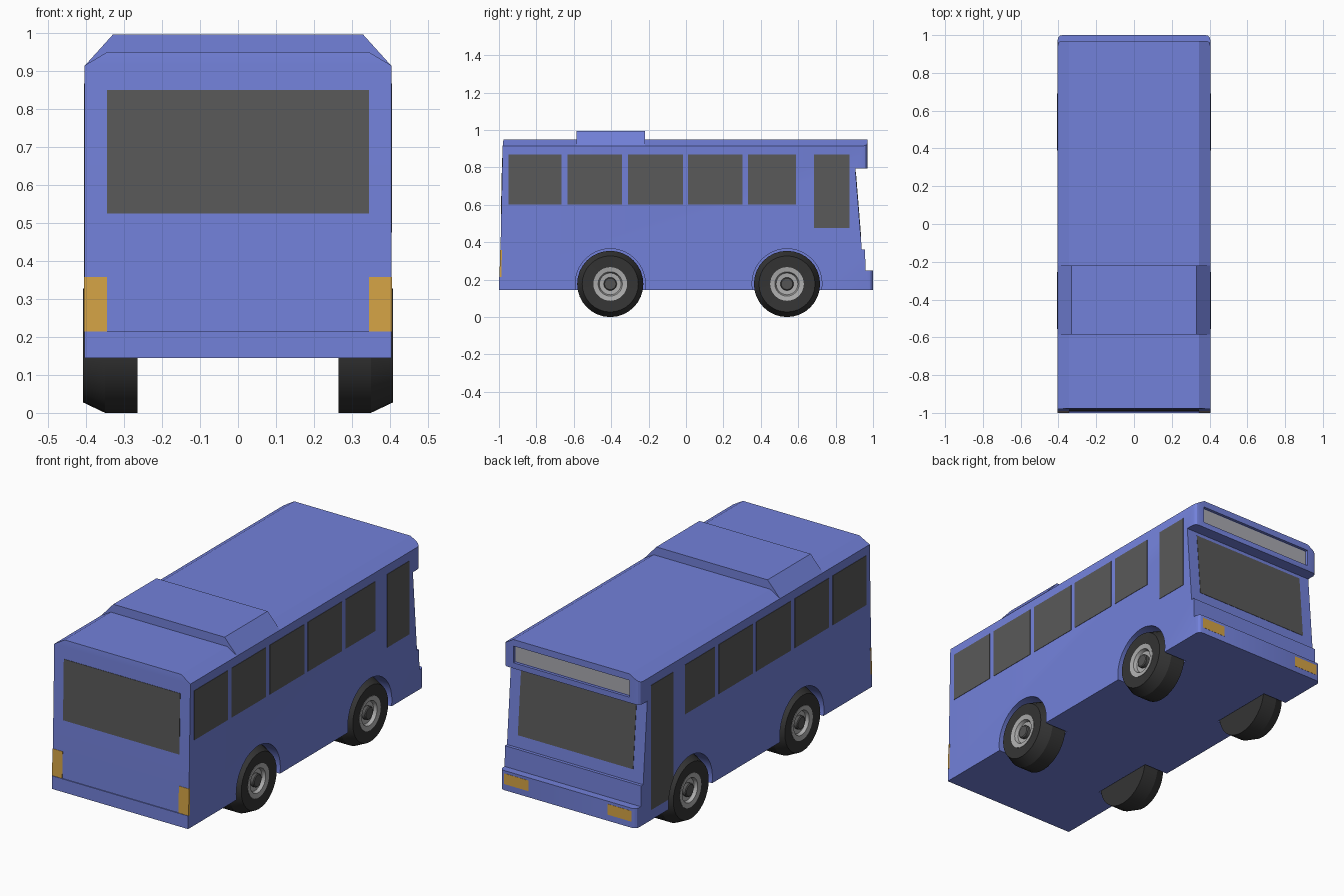
import bpy, bmesh, math
from mathutils import Vector, Matrix

if "Cube" in bpy.data.objects:
    bpy.data.objects.remove(bpy.data.objects["Cube"])


def material(name, rgb):
    m = bpy.data.materials.new(name)
    m.diffuse_color = (*rgb, 1)
    m.use_nodes = True
    m.node_tree.nodes["Principled BSDF"].inputs["Base Color"].default_value = m.diffuse_color
    return m


BLUE = material("blue_paint", (0.17, 0.22, 0.70))
GLASS = material("dark_glass", (0.10, 0.10, 0.10))
AMBER = material("amber", (0.66, 0.37, 0.06))
RUBBER = material("rubber", (0.035, 0.035, 0.035))
METAL = material("metal", (0.42, 0.42, 0.42))
HUB = material("hub_grey", (0.09, 0.09, 0.09))
SIGN = material("sign_grey", (0.40, 0.40, 0.44))


def finish(bm, name, mat):
    bmesh.ops.recalc_face_normals(bm, faces=bm.faces)
    me = bpy.data.meshes.new(name)
    bm.to_mesh(me)
    bm.free()
    ob = bpy.data.objects.new(name, me)
    bpy.context.collection.objects.link(ob)
    if mat:
        me.materials.append(mat)
    return ob


def prism_bm(profile, a, b, axis="x"):
    """Extrude a 2D profile, (y, z) along x or (x, z) along y."""
    bm = bmesh.new()
    put = (lambda p, t: (t, p[0], p[1])) if axis == "x" else (lambda p, t: (p[0], t, p[1]))
    face = bm.faces.new([bm.verts.new(put(p, a)) for p in profile])
    ext = bmesh.ops.extrude_face_region(bm, geom=[face])["geom"]
    move = Vector(put((0, 0), b - a))
    bmesh.ops.translate(bm, verts=[v for v in ext if isinstance(v, bmesh.types.BMVert)], vec=move)
    return bm


def prism(name, profile, a, b, mat, axis="x"):
    return finish(prism_bm(profile, a, b, axis), name, mat)


def rect(y0, y1, z0, z1):
    return [(y0, z0), (y1, z0), (y1, z1), (y0, z1)]


def activate(ob):
    bpy.ops.object.select_all(action="DESELECT")
    ob.select_set(True)
    bpy.context.view_layer.objects.active = ob


def smooth(ob, deg=22):
    activate(ob)
    bpy.ops.object.shade_smooth_by_angle(angle=math.radians(deg))


def cut(ob, cutter):
    mod = ob.modifiers.new("cut", "BOOLEAN")
    mod.operation, mod.solver, mod.object = "DIFFERENCE", "EXACT", cutter
    activate(ob)
    bpy.ops.object.modifier_apply(modifier=mod.name)


def lathe(name, profile, s, y, z, mat, steps=32):
    """Spin an (x, radius) profile around a wheel axle."""
    bm = bmesh.new()
    vs = [bm.verts.new((s * x, 0, r)) for x, r in profile]
    es = [bm.edges.new(p) for p in zip(vs, vs[1:])]
    bmesh.ops.spin(bm, geom=vs + es, cent=(0, 0, 0), axis=(1, 0, 0),
                   angle=2 * math.pi, steps=steps)
    bmesh.ops.remove_doubles(bm, verts=bm.verts, dist=1e-4)
    bmesh.ops.translate(bm, verts=bm.verts, vec=(0, y, z))
    ob = finish(bm, name, mat)
    smooth(ob)
    return ob


W = 0.404
AXLES = (-0.405, 0.54)
WHEEL_Z = 0.177

# Body shell: side profile, rounded front corners, chamfered roof edges
side = [(-1.0, 0.145), (1.0, 0.145), (1.0, 0.25), (0.96, 0.25), (0.957, 0.36),
        (0.94, 0.36), (0.905, 0.795), (0.97, 0.795), (0.97, 0.95), (-0.976, 0.95),
        (-0.98, 0.915), (-0.995, 0.215), (-1.0, 0.215)]
bm = prism_bm(side, -W, W)
corners = [e for e in bm.edges
           if abs(e.verts[0].co.x - e.verts[1].co.x) < 1e-5
           and abs(e.verts[0].co.y - e.verts[1].co.y) < 1e-5
           and e.verts[0].co.y > 0.965]
bmesh.ops.bevel(bm, geom=corners, offset=0.025, segments=3, profile=0.5, affect="EDGES")
for s in (-1, 1):
    res = bmesh.ops.bisect_plane(bm, geom=bm.verts[:] + bm.edges[:] + bm.faces[:],
                                 plane_co=(s * W, 0, 0.915),
                                 plane_no=Vector((s * 0.035, 0, 0.059)).normalized(),
                                 clear_outer=True)
    bmesh.ops.holes_fill(bm, edges=[e for e in bm.edges if e.is_boundary], sides=0)
body = finish(bm, "body", BLUE)

# Wheel arch and sign recess cutters
bm = bmesh.new()
for s in (-1, 1):
    for y in AXLES:
        mat4 = Matrix.Translation((s * 0.38, y, 0.178)) @ Matrix.Rotation(math.pi / 2, 4, "Y")
        bmesh.ops.create_cone(bm, cap_ends=True, segments=40, radius1=0.187, radius2=0.187,
                              depth=0.24, matrix=mat4)
arches = finish(bm, "arch_cutter", None)
recess = prism("recess_cutter", rect(0.955, 1.02, 0.825, 0.915), -0.345, 0.345, None)
cut(body, arches)
cut(body, recess)
smooth(body)

# Destination sign panel in its recess
prism("sign_panel", rect(0.945, 0.958, 0.83, 0.91), -0.34, 0.34, SIGN)

# Roof pod
prism("roof_pod", [(-W, 0.914), (W, 0.914), (0.33, 0.996), (-0.33, 0.996)],
      -0.585, -0.22, BLUE, axis="y")


# Panels lying on the sloping front and rear faces
def front_y(z):
    return 0.905 + (0.795 - z) * 0.0805


def rear_y(z):
    return -0.995 + (z - 0.215) * 0.0214


def sloped(name, f, out, z0, z1, x0, x1, mat):
    prism(name, [(f(z0) - out * 4, z0), (f(z0) + out, z0), (f(z1) + out, z1),
                 (f(z1) - out * 4, z1)], x0, x1, mat)


sloped("windscreen", front_y, 0.002, 0.425, 0.775, -0.342, 0.342, GLASS)
sloped("rear_window", rear_y, -0.002, 0.525, 0.85, -0.345, 0.345, GLASS)

# Side windows
spans = [(-0.95, -0.665), (-0.633, -0.343), (-0.31, -0.017), (0.012, 0.302), (0.332, 0.587)]
for s, tag in ((-1, "left"), (1, "right")):
    for i, (y0, y1) in enumerate(spans):
        prism(f"{tag}_window_{i + 1}", rect(y0, y1, 0.603, 0.868), s * 0.395, s * (W + 0.002), GLASS)
    # Rear and front lamps
    sloped(f"{tag}_rear_lamp", rear_y, -0.002, 0.215, 0.358, s * 0.345, s * (W + 0.001), AMBER)
    prism(f"{tag}_front_lamp", rect(0.99, 1.001, 0.178, 0.235), s * 0.235, s * 0.378, AMBER)

# Driver window and the full height door glass, trimmed by the arch
prism("driver_window", rect(0.685, 0.875, 0.475, 0.868), 0.395, W + 0.002, GLASS)
door = prism("door_glass", rect(0.685, 0.875, 0.20, 0.868), -0.395, -W - 0.002, GLASS)
cut(door, arches)

# Wheels
tyre = [(0.265, 0), (0.265, 0.177), (0.35, 0.177), (0.407, 0.15), (0.408, 0.15),
        (0.404, 0.09), (0.37, 0.088), (0.37, 0)]
rim = [(0.365, 0.09), (0.406, 0.09), (0.402, 0.065), (0.385, 0.058), (0.385, 0.05), (0.375, 0)]
hub = [(0.37, 0.035), (0.398, 0.035), (0.402, 0.03), (0.402, 0)]
for s, tag in ((-1, "left"), (1, "right")):
    for y, end in zip(AXLES, ("rear", "front")):
        lathe(f"{tag}_{end}_tyre", tyre, s, y, WHEEL_Z, RUBBER)
        lathe(f"{tag}_{end}_rim", rim, s, y, WHEEL_Z, METAL)
        lathe(f"{tag}_{end}_hub", hub, s, y, WHEEL_Z, HUB)

for helper in (arches, recess):
    bpy.data.objects.remove(helper)
